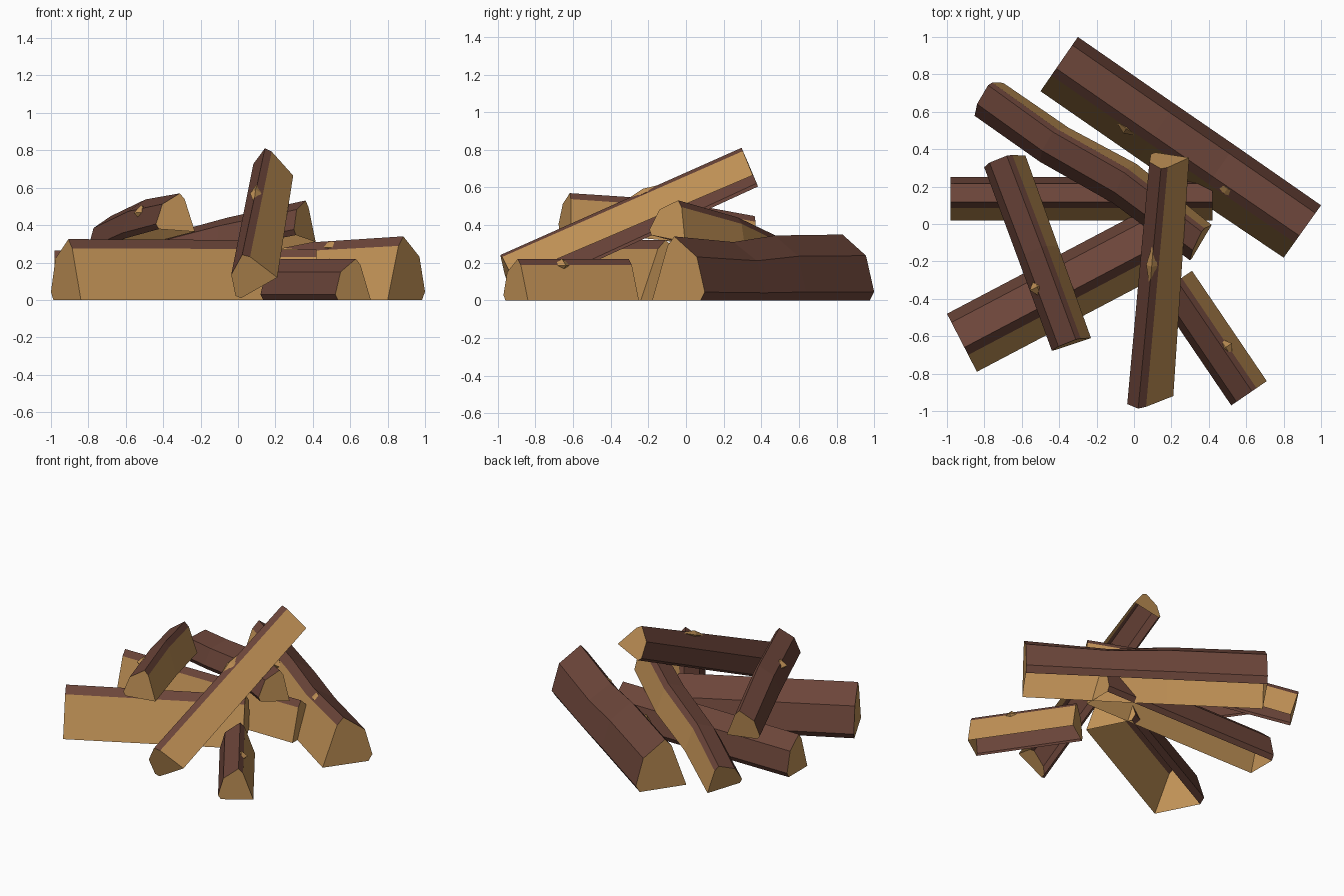
import bpy, bmesh
from mathutils import Vector, Matrix

if "Cube" in bpy.data.objects:
    bpy.data.objects.remove(bpy.data.objects["Cube"])


def material(name, rgb):
    m = bpy.data.materials.new(name)
    m.diffuse_color = (*rgb, 1)
    m.use_nodes = True
    m.node_tree.nodes["Principled BSDF"].inputs["Base Color"].default_value = m.diffuse_color
    return m


bark = material("bark brown", (0.150, 0.060, 0.042))
wood = material("split wood tan", (0.54, 0.29, 0.095))

# Split-log wedge: (across from bark side 0 to wood side 1, height), open below
SECTION = [(1, 0), (.71, .85), (.58, 1), (.15, .68), (0, .13), (.08, 0)]


def finish(name, bm):
    me = bpy.data.meshes.new(name)
    bm.to_mesh(me)
    bm.free()
    me.materials.append(bark)
    me.materials.append(wood)
    ob = bpy.data.objects.new(name, me)
    bpy.context.collection.objects.link(ob)
    return ob


def split_log(name, rings):
    """Each ring: bark-side foot, wood-side foot, height."""
    pts = [(Vector(b), Vector(c), h) for b, c, h in rings]
    mids = [(b + c) / 2 for b, c, h in pts]
    bm = bmesh.new()
    loops = []
    for i, (b, c, h) in enumerate(pts):
        axis = mids[min(i + 1, len(mids) - 1)] - mids[max(i - 1, 0)]
        up = axis.cross(c - b).normalized()
        if up.z < 0:
            up = -up
        loops.append([bm.verts.new(b.lerp(c, u) + up * h * v) for u, v in SECTION])
    n = len(SECTION)
    bottoms = []
    for a, b in zip(loops, loops[1:]):
        for k in range(n):
            f = bm.faces.new((a[k], a[(k + 1) % n], b[(k + 1) % n], b[k]))
            f.material_index = 1 if k == 0 else 0      # split side is bare wood
            if k == n - 1:
                bottoms.append(f)
    for end in (loops[0], loops[-1]):
        bm.faces.new(end).material_index = 1
    bmesh.ops.recalc_face_normals(bm, faces=bm.faces)
    bmesh.ops.delete(bm, geom=bottoms, context='FACES_ONLY')
    return finish(name, bm)


def chip(name, loc, axis, size):
    """Faceted splinter where the bark has broken away."""
    bm = bmesh.new()
    bmesh.ops.create_uvsphere(bm, u_segments=4, v_segments=2, radius=1)
    rot = Vector(axis).to_track_quat('X', 'Z').to_matrix().to_4x4()
    bm.transform(Matrix.Translation(loc) @ rot @ Matrix.Diagonal((*size, 1)))
    for f in bm.faces:
        f.material_index = 1
    return finish(name, bm)


# Logs lying on the ground
split_log("large_back_log", [((-.30, 1.0, 0), (-.50, .71, 0), .35),
                             ((.22, .64, 0), (.02, .35, 0), .345),
                             ((.54, .42, 0), (.34, .13, 0), .31),
                             ((1.0, .10, 0), (.80, -.18, 0), .34)])
split_log("large_front_log", [((-1.0, -.48, 0), (-.84, -.79, 0), .325),
                              ((.045, .07, 0), (.205, -.24, 0), .32)])
split_log("straight_rear_log", [((-.98, .25, 0), (-.98, .02, 0), .265),
                                ((.42, .25, 0), (.42, .02, 0), .27)])
split_log("small_front_log", [((.12, -.38, 0), (.31, -.25, 0), .22),
                              ((.52, -.97, 0), (.71, -.84, 0), .22)])

# Logs leaning on the others
split_log("bent_log", [((-.85, .57, .06), (-.70, .755, .01), .20),
                       ((-.50, .325, .17), (-.35, .515, .13), .20),
                       ((-.11, .105, .27), (.015, .32, .23), .20),
                       ((.30, -.20, .35), (.415, -.005, .31), .21)])
split_log("upper_left_log", [((-.80, .30, .25), (-.58, .365, .25), .20),
                             ((-.62, -.19, .33), (-.405, -.12, .32), .215),
                             ((-.44, -.68, .38), (-.23, -.61, .365), .20)])
split_log("tall_leaning_log", [((0, -.915, 0), (.21, -.92, .12), .21),
                               ((.10, .385, .60), (.295, .355, .665), .20)])

# Broken bark patches
chip("large_log_chip", (.50, .19, .28), (1.3, -.9, 0), (.12, .035, .033))
chip("large_log_notch", (-.04, .51, .26), (1.3, -.9, 0), (.07, .03, .05))
chip("small_log_chip", (.49, -.66, .185), (.4, -.59, 0), (.06, .04, .037))
chip("upper_log_chip", (-.515, -.34, .465), (.35, -.98, .1), (.055, .045, .045))
chip("leaning_log_chip", (.095, -.22, .57), (.1, 1.3, .57), (.14, .03, .025))
